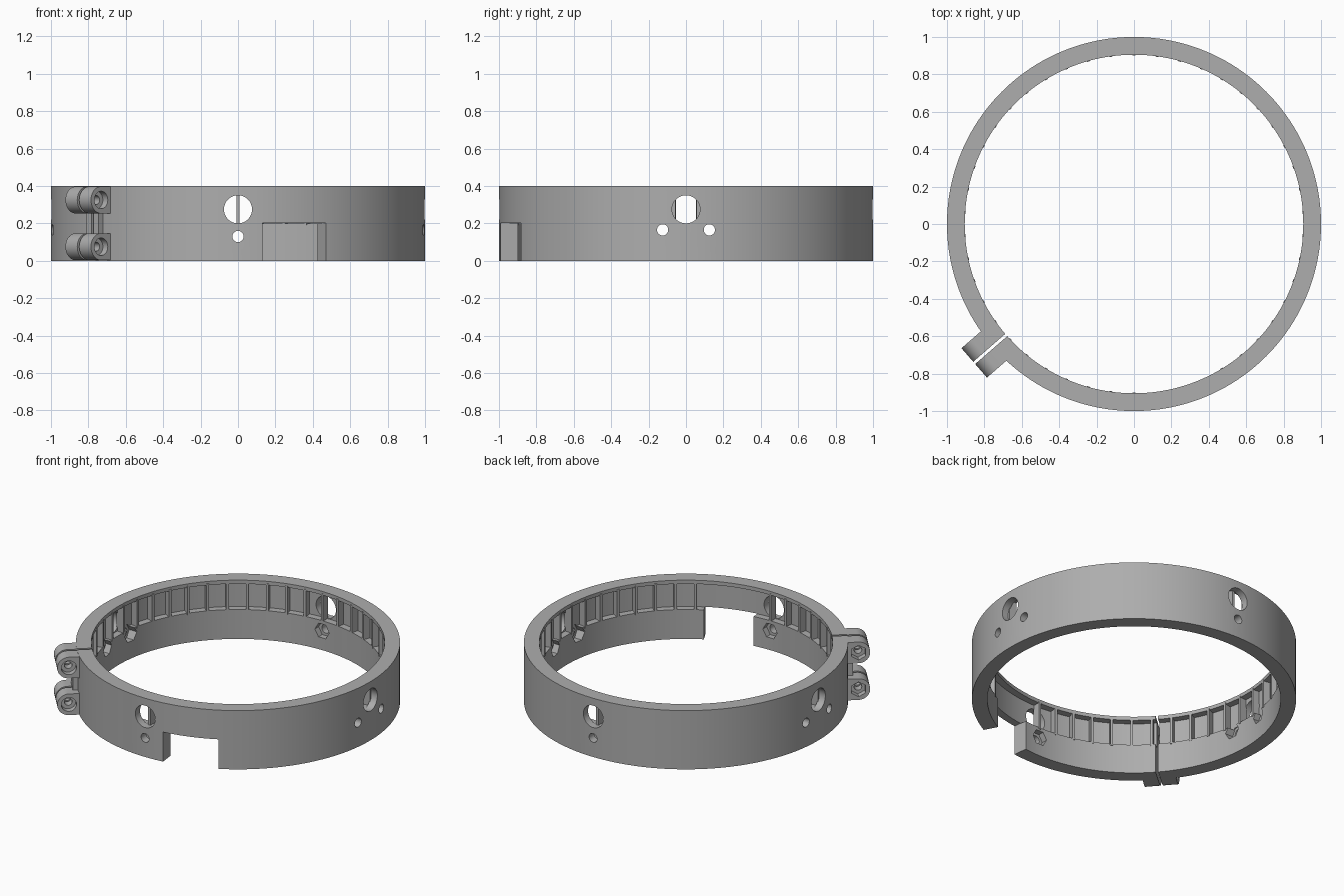
import bpy, bmesh
from math import radians, cos, sin, pi
from mathutils import Matrix, Vector

if "Cube" in bpy.data.objects:
    bpy.data.objects.remove(bpy.data.objects["Cube"])

grey = bpy.data.materials.new("plain grey")
grey.use_nodes = True
COLOUR = (0.42, 0.42, 0.42, 1)
grey.diffuse_color = COLOUR
grey.node_tree.nodes["Principled BSDF"].inputs["Base Color"].default_value = COLOUR

OUTER, INNER, RECESS, HEIGHT = 1.0, 0.905, 0.95, 0.4
FLOOR, CEILING = 0.2, 0.375
RIBS = 46
CLAMP = 221


def finish(name, bm):
    bmesh.ops.recalc_face_normals(bm, faces=bm.faces)
    mesh = bpy.data.meshes.new(name)
    bm.to_mesh(mesh)
    bm.free()
    mesh.materials.append(grey)
    ob = bpy.data.objects.new(name, mesh)
    bpy.context.collection.objects.link(ob)
    return ob


def spin(angle):
    return Matrix.Rotation(radians(angle), 4, 'Z')


def box(bm, low, high, angle):
    # box given in radial, tangential and vertical extents
    low, high = Vector(low), Vector(high)
    m = spin(angle) @ Matrix.Translation((low + high) / 2) @ Matrix.Diagonal((*(high - low), 1))
    bmesh.ops.create_cube(bm, size=1, matrix=m)


def prism(bm, points, offset):
    # extrude a polygon along a vector
    face = bm.faces.new([bm.verts.new(p) for p in points])
    out = bmesh.ops.extrude_face_region(bm, geom=[face])
    verts = [v for v in out["geom"] if isinstance(v, bmesh.types.BMVert)]
    bmesh.ops.translate(bm, verts=verts, vec=offset)


def rod(axis, centre, radius, length, angle, sides=40):
    # cylinder or hexagon along the local radial (X) or tangential (Y) axis
    bm = bmesh.new()
    turn = Matrix.Rotation(pi / 2, 4, 'Y' if axis == 'X' else 'X')
    m = spin(angle) @ Matrix.Translation(centre) @ turn
    bmesh.ops.create_cone(bm, cap_ends=True, segments=sides, radius1=radius,
                          radius2=radius, depth=length, matrix=m)
    return finish("cutter", bm)


def cut(ob, cutter):
    cutter.hide_render = True
    mod = ob.modifiers.new("cut", 'BOOLEAN')
    mod.operation, mod.solver, mod.object = 'DIFFERENCE', 'EXACT', cutter
    deps = bpy.context.evaluated_depsgraph_get()
    mesh = bpy.data.meshes.new_from_object(ob.evaluated_get(deps))
    ob.modifiers.clear()
    ob.data = mesh
    bpy.data.objects.remove(cutter)


# ring with a recessed channel on the inside
bm = bmesh.new()
profile = [(OUTER, 0), (OUTER, HEIGHT), (INNER, HEIGHT), (INNER, CEILING),
           (RECESS, CEILING), (RECESS, FLOOR), (INNER, FLOOR), (INNER, 0)]
steps = RIBS * 4
loops = [[bm.verts.new((r * cos(2 * pi * i / steps), r * sin(2 * pi * i / steps), z))
          for r, z in profile] for i in range(steps)]
for i in range(steps):
    a, b = loops[i - 1], loops[i]
    for j in range(len(profile)):
        bm.faces.new((a[j - 1], b[j - 1], b[j], a[j]))
ring = finish("ring_band", bm)

# large round windows, with screw holes and nut pockets below
for angle in (0, 90, 180, 270):
    cut(ring, rod('X', (0.95, 0, 0.275), 0.075, 0.3, angle, 48))
    spots = [(0, 0.13)] if angle in (90, 270) else [(-0.125, 0.165), (0.125, 0.165)]
    for y, z in spots:
        cut(ring, rod('X', (0.95, y, z), 0.03, 0.3, angle))
        cut(ring, rod('X', (0.845, y, z), 0.054, 0.2, angle, 6))

# notch in the lower edge
bm = bmesh.new()
start, end = radians(-82.5), radians(-62)
corners = [(0.8, start), (1.1, start), (1.1, end), (0.8, end)]
prism(bm, [(r * cos(a), r * sin(a), -0.1) for r, a in corners], (0, 0, 0.301))
cut(ring, finish("cutter", bm))


def split(ob):
    bm = bmesh.new()
    box(bm, (0.8, -0.008, -0.1), (1.3, 0.008, 0.5), CLAMP)
    cut(ob, finish("cutter", bm))


split(ring)

# ribs crossing the channel, left out above the notch
bm = bmesh.new()
for k in range(RIBS):
    angle = -90 + k * 360 / RIBS
    if not -83 < angle < -62:
        box(bm, (0.902, -0.008, FLOOR - 0.01), (RECESS + 0.005, 0.008, CEILING + 0.01), angle)
ribs = finish("inner_ribs", bm)
split(ribs)

# clamp lugs with rounded ends, bolt recess on one side and nut pocket on the other
parts = [ring, ribs]
LUG_R, LUG_U, HALF = 0.072, 1.06, 0.104
for name, z in (("lower_clamp_lugs", 0.075), ("upper_clamp_lugs", 0.325)):
    bm = bmesh.new()
    outline = [(0.97, z - LUG_R)]
    outline += [(LUG_U + LUG_R * cos(a), z + LUG_R * sin(a))
                for a in (-pi / 2 + pi * i / 24 for i in range(25))]
    outline.append((0.97, z + LUG_R))
    prism(bm, [(u, -HALF, h) for u, h in outline], (0, 2 * HALF, 0))
    bm.transform(spin(CLAMP))
    lug = finish(name, bm)
    split(lug)
    cut(lug, rod('Y', (LUG_U, 0, z), 0.024, 0.4, CLAMP))
    cut(lug, rod('Y', (LUG_U, HALF, z), 0.047, 0.08, CLAMP))
    cut(lug, rod('Y', (LUG_U, -HALF, z), 0.05, 0.08, CLAMP, 6))
    parts.append(lug)

# web joining the lugs
bm = bmesh.new()
box(bm, (0.97, -0.05, 0.1), (1.03, 0.05, 0.3), CLAMP)
web = finish("clamp_web", bm)
split(web)
parts.append(web)

bpy.ops.object.select_all(action='DESELECT')
for ob in parts:
    ob.select_set(True)
bpy.context.view_layer.objects.active = ring
bpy.ops.object.shade_smooth_by_angle(angle=radians(25))
